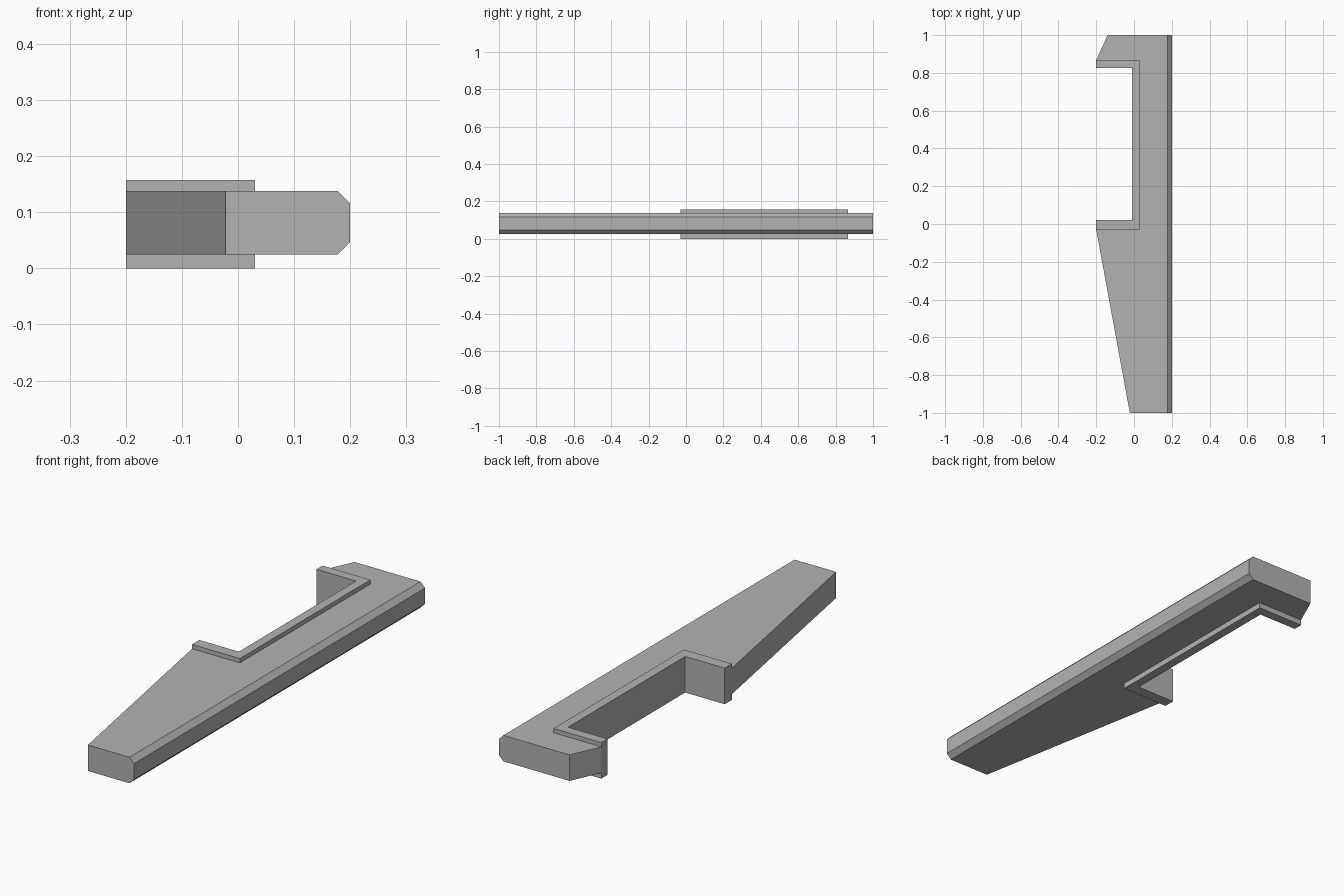
import bpy
import bmesh

cube = bpy.data.objects.get("Cube")
if cube:
    bpy.data.objects.remove(cube, do_unlink=True)

grey = bpy.data.materials.new("plain grey")
grey.use_nodes = True
color = (0.45, 0.45, 0.45, 1)
grey.diffuse_color = color
grey.node_tree.nodes["Principled BSDF"].inputs["Base Color"].default_value = color


def slab(name, outline, z0, z1, chamfer_x=None, chamfer=0.0):
    """Extrude a flat outline; optionally chamfer the long edges lying at chamfer_x."""
    bm = bmesh.new()
    base = bm.faces.new([bm.verts.new((x, y, z0)) for x, y in outline])
    top = bmesh.ops.extrude_face_region(bm, geom=[base], use_keep_orig=True)["geom"]
    bmesh.ops.translate(bm, vec=(0, 0, z1 - z0),
                        verts=[g for g in top if isinstance(g, bmesh.types.BMVert)])
    bmesh.ops.recalc_face_normals(bm, faces=bm.faces)
    if chamfer:
        edges = [e for e in bm.edges
                 if all(abs(v.co.x - chamfer_x) < 1e-4 for v in e.verts)
                 and abs(e.verts[0].co.z - e.verts[1].co.z) < 1e-4]
        bmesh.ops.bevel(bm, geom=edges, offset=chamfer, segments=1,
                        affect='EDGES', clamp_overlap=True)
    mesh = bpy.data.meshes.new(name)
    bm.to_mesh(mesh)
    bm.free()
    mesh.materials.append(grey)
    obj = bpy.data.objects.new(name, mesh)
    bpy.context.collection.objects.link(obj)
    return obj


left, right = -0.2, 0.2
outer_x, inner_x = 0.03, -0.01
outer_y = (-0.03, 0.867)
inner_y = (0.02, 0.825)

# Tapered main bar with a notch and a chamfered long edge
slab("main_bar", [
    (-0.022, -1), (right, -1), (right, 1), (-0.14, 1),
    (left, outer_y[1]), (outer_x, outer_y[1]),
    (outer_x, outer_y[0]), (left, outer_y[0]),
], 0.025, 0.138, chamfer_x=right, chamfer=0.022)

# Thicker U-shaped rim lining the notch
slab("notch_rim", [
    (left, outer_y[0]), (outer_x, outer_y[0]),
    (outer_x, outer_y[1]), (left, outer_y[1]),
    (left, inner_y[1]), (inner_x, inner_y[1]),
    (inner_x, inner_y[0]), (left, inner_y[0]),
], 0.0, 0.157)
